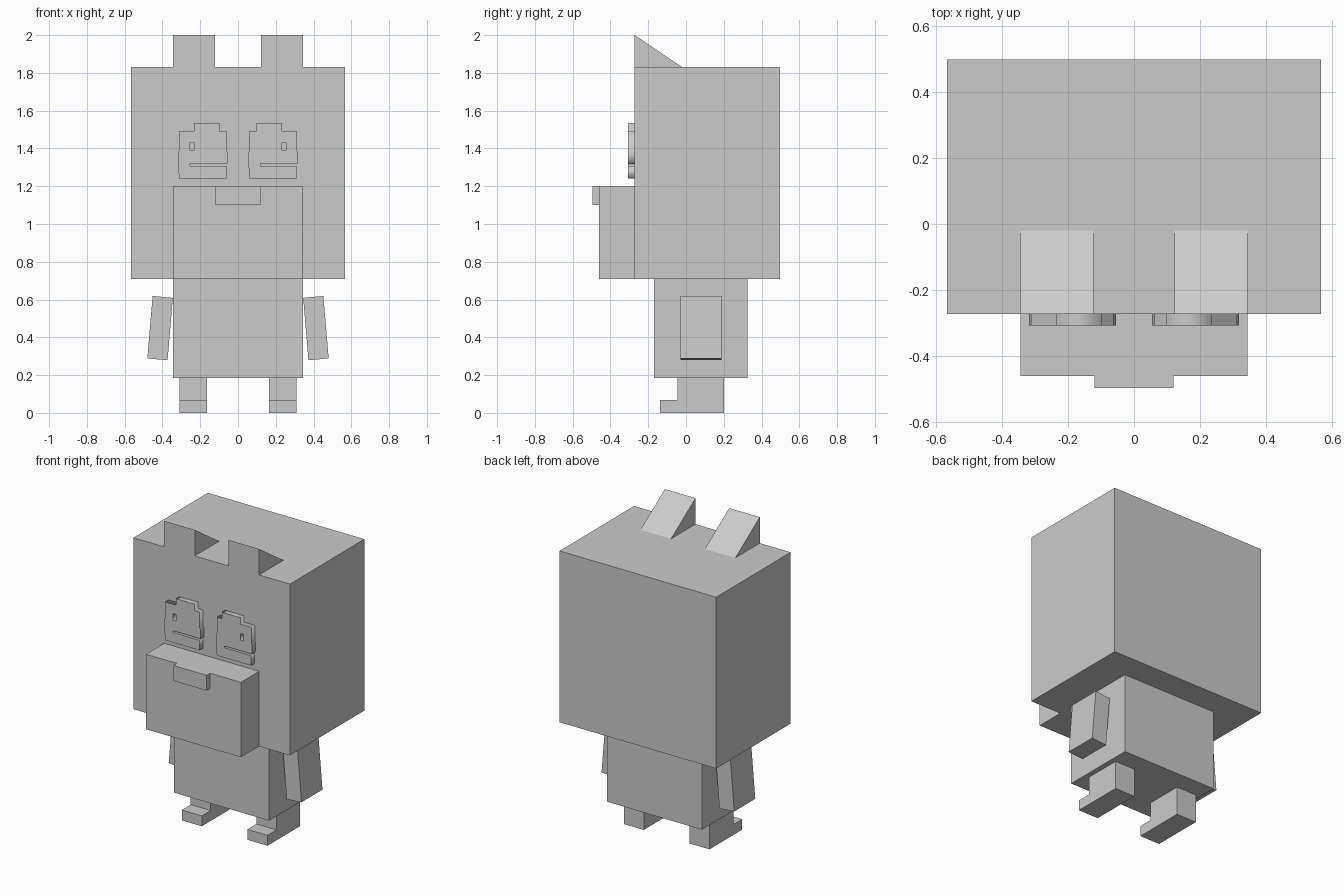
import bpy
import bmesh

cube = bpy.data.objects.get("Cube")
if cube:
    bpy.data.objects.remove(cube, do_unlink=True)

GREY = (0.6, 0.6, 0.6, 1.0)
grey = bpy.data.materials.new("plain grey")
grey.use_nodes = True
grey.diffuse_color = GREY
grey.node_tree.nodes["Principled BSDF"].inputs["Base Color"].default_value = GREY


def prism(name, profile, low, high, axis):
    """Extrude a closed profile along x (profile in y, z) or y (profile in x, z)."""
    bm = bmesh.new()
    place = (lambda a, b: (low, a, b)) if axis == "x" else (lambda a, b: (a, low, b))
    face = bm.faces.new([bm.verts.new(place(a, b)) for a, b in profile])
    extruded = bmesh.ops.extrude_face_region(bm, geom=[face], use_keep_orig=True)["geom"]
    moved = [v for v in extruded if isinstance(v, bmesh.types.BMVert)]
    depth = high - low
    bmesh.ops.translate(bm, verts=moved, vec=(depth, 0, 0) if axis == "x" else (0, depth, 0))
    bmesh.ops.recalc_face_normals(bm, faces=bm.faces)
    mesh = bpy.data.meshes.new(name)
    bm.to_mesh(mesh)
    bm.free()
    mesh.materials.append(grey)
    obj = bpy.data.objects.new(name, mesh)
    bpy.context.collection.objects.link(obj)
    return obj


def box(name, x, y, z):
    corners = [(x[0], z[0]), (x[1], z[0]), (x[1], z[1]), (x[0], z[1])]
    return prism(name, corners, y[0], y[1], "y")


def plate(name, loops, front, back):
    """Upright plate from an outline and holes, given in x and z."""
    curve = bpy.data.curves.new(name, "CURVE")
    curve.dimensions = "2D"
    curve.fill_mode = "BOTH"
    curve.extrude = (back - front) / 2
    for loop in loops:
        spline = curve.splines.new("POLY")
        spline.points.add(len(loop) - 1)
        for point, (x, z) in zip(spline.points, loop):
            point.co = (x, z, 0, 1)
        spline.use_cyclic_u = True
    curve.materials.append(grey)
    obj = bpy.data.objects.new(name, curve)
    bpy.context.collection.objects.link(obj)
    obj.rotation_euler.x = 1.5707963
    obj.location.y = (front + back) / 2
    bpy.ops.object.select_all(action="DESELECT")
    obj.select_set(True)
    bpy.context.view_layer.objects.active = obj
    bpy.ops.object.convert(target="MESH")


# Head, muzzle, nose and body
FACE = -0.272
box("head", (-0.566, 0.566), (FACE, 0.497), (0.71, 1.83))
box("muzzle", (-0.343, 0.343), (-0.46, FACE), (0.71, 1.2))
box("nose", (-0.12, 0.12), (-0.496, -0.46), (1.1, 1.2))
box("body", (-0.343, 0.343), (-0.17, 0.325), (0.185, 0.71))

# Eye outlines; the mouth-like slit opens toward +x on both eyes
top = [(0.062, 1.39), (0.062, 1.492), (0.098, 1.492), (0.098, 1.534),
       (0.234, 1.534), (0.234, 1.492), (0.312, 1.492), (0.312, 1.39), (0.317, 1.38)]
inner_low = [(0.055, 1.38)]
slit_top, slit_bottom, base = 1.319, 1.307, 1.242
pupil = [(0.234, 1.388), (0.254, 1.388), (0.254, 1.431), (0.234, 1.431)]

for side, s in (("left", 1), ("right", -1)):
    # Wedge ears
    ear = [(FACE, 1.83), (-0.02, 1.83), (FACE, 2.0)]
    prism(side + "_ear", ear, s * 0.122, s * 0.343, "x")

    # Legs with a low toe
    leg = [(-0.138, 0), (0.2, 0), (0.2, 0.185), (-0.046, 0.185), (-0.046, 0.068), (-0.138, 0.068)]
    prism(side + "_leg", leg, s * 0.165, s * 0.31, "x")

    # Splayed flat arms
    arm = [(0.345, 0.609), (0.452, 0.619), (0.48, 0.288), (0.373, 0.279)]
    prism(side + "_arm", [(s * x, z) for x, z in arm], -0.03, 0.187, "y")

    # Raised eyes with a pupil hole
    upper = inner_low + top
    if s > 0:
        lower = [(0.317, slit_top), (0.118, slit_top), (0.118, slit_bottom),
                 (0.31, slit_bottom), (0.31, base), (0.062, base), (0.055, slit_top)]
    else:
        lower = [(0.317, slit_top), (0.312, base), (0.062, base), (0.062, slit_bottom),
                 (0.254, slit_bottom), (0.254, slit_top), (0.055, slit_top)]
    loops = [[(s * x, z) for x, z in loop] for loop in (upper + lower, pupil)]
    plate(side + "_eye", loops, -0.307, FACE)
